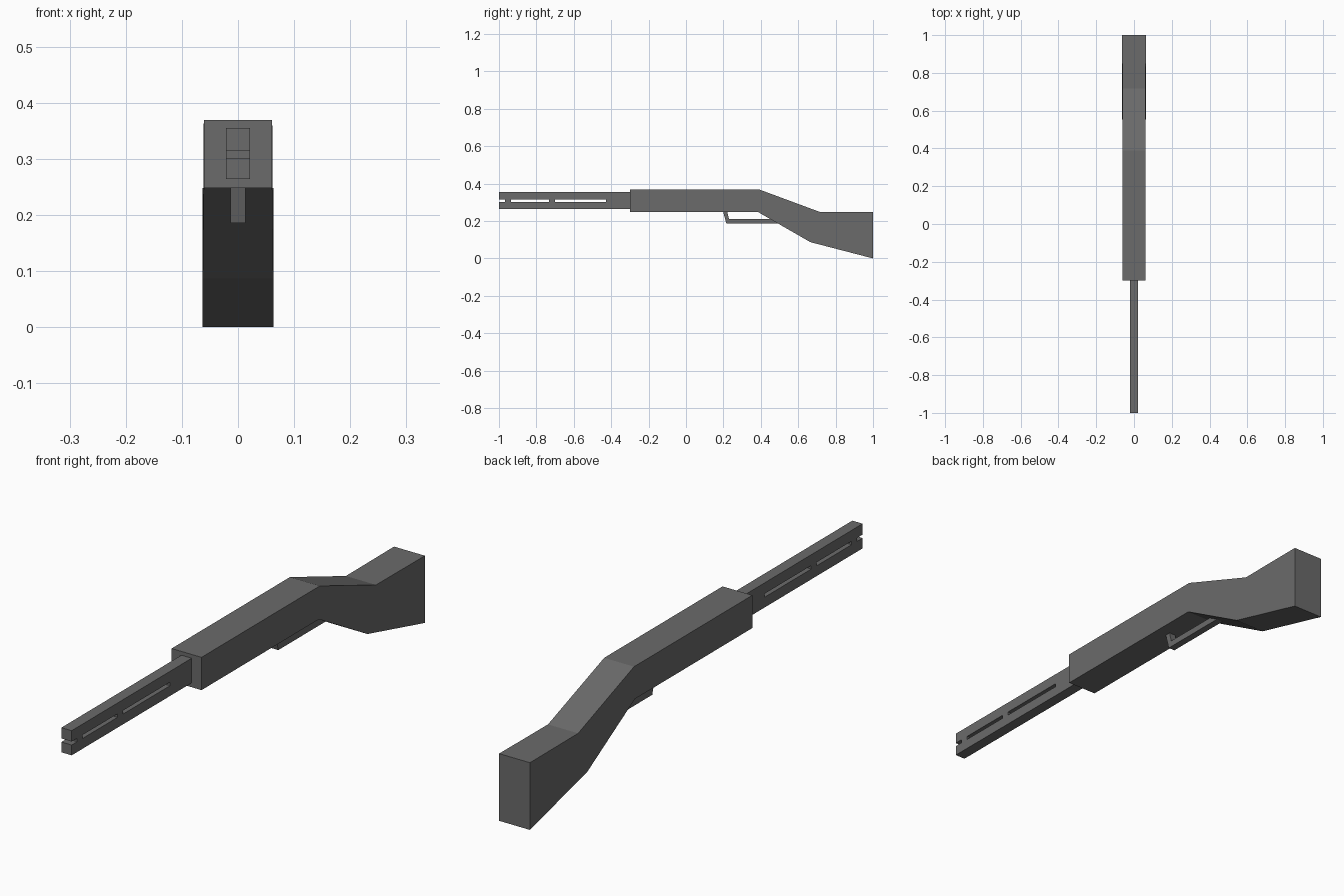
import bpy, bmesh

if "Cube" in bpy.data.objects:
    bpy.data.objects.remove(bpy.data.objects["Cube"])

metal = bpy.data.materials.new("dark_grey")
metal.diffuse_color = (0.145, 0.145, 0.145, 1)
metal.use_nodes = True
metal.node_tree.nodes["Principled BSDF"].inputs["Base Color"].default_value = metal.diffuse_color


def make_object(name, bm):
    bmesh.ops.recalc_face_normals(bm, faces=bm.faces)
    mesh = bpy.data.meshes.new(name)
    bm.to_mesh(mesh)
    bm.free()
    mesh.materials.append(metal)
    ob = bpy.data.objects.new(name, mesh)
    bpy.context.collection.objects.link(ob)
    return ob


def side_profile(name, points, half_width):
    """Extrude a (y, z) outline symmetrically across x = 0."""
    bm = bmesh.new()
    face = bm.faces.new([bm.verts.new((-half_width, y, z)) for y, z in points])
    side = bmesh.ops.extrude_face_region(bm, geom=[face])["geom"]
    verts = [g for g in side if isinstance(g, bmesh.types.BMVert)]
    bmesh.ops.translate(bm, verts=verts, vec=(2 * half_width, 0, 0))
    return make_object(name, bm)


def box(name, y0, y1, z0, z1, half_width):
    return side_profile(name, [(y0, z0), (y1, z0), (y1, z1), (y0, z1)], half_width)


# Receiver and stock: rings of (top y, top z, bottom y, bottom z, top/bottom half width)
sections = [
    (-0.30, 0.369, -0.30, 0.248, 0.061, 0.061),
    (0.39, 0.369, 0.385, 0.248, 0.061, 0.061),
    (0.717, 0.248, 0.665, 0.087, 0.0615, 0.063),
    (1.00, 0.248, 1.00, 0.0, 0.063, 0.063),
]
bm = bmesh.new()
rings = []
for yt, zt, yb, zb, wt, wb in sections:
    rings.append([bm.verts.new(c) for c in
                  ((-wb, yb, zb), (wb, yb, zb), (wt, yt, zt), (-wt, yt, zt))])
for a, b in zip(rings, rings[1:]):
    for i in range(4):
        j = (i + 1) % 4
        bm.faces.new((a[i], a[j], b[j], b[i]))
bm.faces.new(rings[0])
bm.faces.new(rings[-1])
make_object("receiver_and_stock", bm)

# Double barrel with slots cut right through
barrel = box("barrels", -1.0, -0.29, 0.264, 0.355, 0.021)
for y0, y1 in [(-1.1, -0.968), (-0.936, -0.732), (-0.700, -0.427)]:
    cutter = box("slot_cutter", y0, y1, 0.302, 0.315, 0.05)
    cutter.hide_render = True
    mod = barrel.modifiers.new("slot", "BOOLEAN")
    mod.operation = "DIFFERENCE"
    mod.solver = "EXACT"
    mod.object = cutter
    bpy.context.view_layer.objects.active = barrel
    bpy.ops.object.modifier_apply(modifier=mod.name)
    bpy.data.objects.remove(cutter)

# Trigger guard: bent strap running from the receiver back into the stock
side_profile("trigger_guard", [
    (0.197, 0.255), (0.216, 0.186), (0.50, 0.186),
    (0.465, 0.210), (0.230, 0.210), (0.219, 0.255)], 0.0135)
